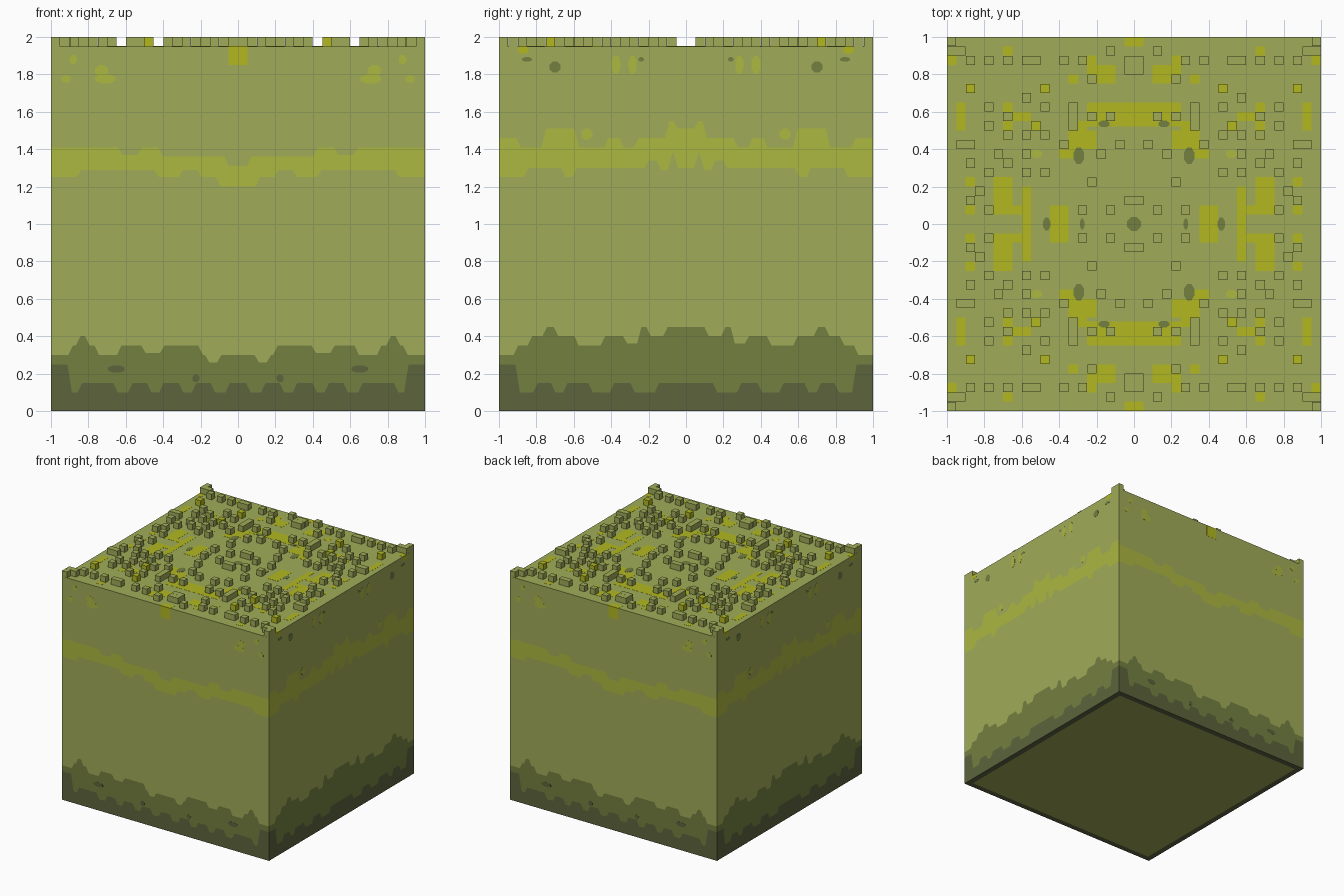
import bpy, bmesh, math
from mathutils import Matrix, Vector

cube = bpy.data.objects.get("Cube")
if cube:
    bpy.data.objects.remove(cube, do_unlink=True)

TOP = 1.95   # height of the ground surface, the bumps rise to 2
CELL = .05   # size of one bump
RAMP = .012  # half width of the slope between two steps


def material(name, rgb):
    lin = [((c / 255 + 0.055) / 1.055) ** 2.4 for c in rgb] + [1.0]
    m = bpy.data.materials.new(name)
    m.use_nodes = True
    m.diffuse_color = lin
    bsdf = m.node_tree.nodes["Principled BSDF"]
    bsdf.inputs["Base Color"].default_value = lin
    bsdf.inputs["Roughness"].default_value = 0.9
    return m


MOSS = material("moss green", (160, 172, 88))
LIME = material("lime band", (172, 184, 64))
GOLD = material("golden yellow", (178, 184, 32))
OLIVE = material("dark olive", (116, 128, 64))
DEEP = material("deep olive", (92, 100, 60))


def finish(name, bm, mats):
    bmesh.ops.recalc_face_normals(bm, faces=bm.faces)
    mesh = bpy.data.meshes.new(name)
    bm.to_mesh(mesh)
    bm.free()
    for m in mats:
        mesh.materials.append(m)
    bpy.context.collection.objects.link(bpy.data.objects.new(name, mesh))


def teeth(ends):
    """Alternating high and low steps, closed by a raised corner."""
    return [(e, (.15, .1)[i % 2]) for i, e in enumerate(ends)] + [(1, .25)]


def profile(steps):
    """Turn steps (end, height) into points joined by short slopes."""
    pts = [(0, steps[0][1])]
    for (end, z), (_, z_next) in zip(steps, steps[1:]):
        pts += [(round(end - RAMP, 4), z), (round(end + RAMP, 4), z_next)]
    return pts + [(1, steps[-1][1])]


def sample(pts, x):
    for (x0, z0), (x1, z1) in zip(pts, pts[1:]):
        if x <= x1:
            return z0 + (z1 - z0) * (x - x0) / (x1 - x0)


# Layer boundaries from the middle of a side to its corner, lowest first
FRONT_LAYERS = [
    teeth([.055, .135, .235, .305, .41, .475, .575, .655, .845, .9]),
    [(.1, .3), (.165, .26), (.2, .3), (.405, .35), (.505, .31), (.635, .35), (.755, .3),
     (.805, .35), (.855, .4), (.895, .35), (1, .3)],
    [(.105, 1.2), (.205, 1.25), (.305, 1.29), (.435, 1.25), (.85, 1.29), (1, 1.25)],
    [(.06, 1.31), (.415, 1.36), (.525, 1.41), (.63, 1.37), (1, 1.41)],
]
SIDE_LAYERS = [
    teeth([.155, .285, .395, .51, .645, .71, .805, .9]),
    [(.11, .45), (.2, .4), (.25, .45), (.325, .36), (.445, .4), (.585, .35), (.695, .4),
     (.755, .45), (.835, .4), (.91, .35), (1, .3)],
    [(.055, 1.3), (.085, 1.38), (.145, 1.29), (.21, 1.34), (.595, 1.3), (.655, 1.25),
     (.855, 1.3), (1, 1.25)],
    [(.055, 1.51), (.1, 1.55), (.265, 1.46), (.345, 1.41), (.425, 1.46), (.585, 1.41),
     (.76, 1.51), (.895, 1.41), (1, 1.46)],
]

# Block body: four layered sides, top, and a bottom with a dark rim
bm = bmesh.new()
sides = [Matrix.Rotation(turn * math.pi / 2, 4, "Z") for turn in range(4)]
for turn, rot in enumerate(sides):
    layers = [profile(s) for s in (SIDE_LAYERS if turn % 2 else FRONT_LAYERS)]
    half = {x for p in layers for x, _ in p}
    xs = sorted(half | {-x for x in half})
    rows = [profile([(1, 0)])] + layers + [profile([(1, TOP)])]
    grid = [[bm.verts.new(rot @ Vector((x, -1, sample(p, abs(x))))) for x in xs] for p in rows]
    for layer, (low, high) in enumerate(zip(grid, grid[1:])):
        for i in range(len(xs) - 1):
            f = bm.faces.new((low[i], low[i + 1], high[i + 1], high[i]))
            f.material_index = (0, 1, 2, 3, 2)[layer]


def square(r, z):
    return [bm.verts.new((r * a, r * b, z)) for a, b in ((-1, -1), (1, -1), (1, 1), (-1, 1))]


bm.faces.new(square(1, TOP)).material_index = 2
outer, inner = square(1, 0), square(.95, 0)
for i in range(4):
    j = (i + 1) % 4
    bm.faces.new((outer[i], outer[j], inner[j], inner[i])).material_index = 0
bm.faces.new(inner[::-1]).material_index = 2
bmesh.ops.remove_doubles(bm, verts=bm.verts, dist=1e-5)
finish("block_body", bm, [DEEP, OLIVE, MOSS, LIME])


def box(bm, x, y, z, w, d, h):
    m = Matrix.Translation((x, y, z)) @ Matrix.Diagonal((w, d, h, 1))
    bmesh.ops.create_cube(bm, size=1, matrix=m)


def spot(bm, frame, u, v, ru, rv):
    """Thin rounded plate on the plane of a frame whose local z points outward."""
    m = (frame @ Matrix.Translation((u, v, -.002)) @ Matrix.Diagonal((ru * 1.06, rv * 1.06, 1, 1))
         @ Matrix.Rotation(math.pi / 8, 4, "Z"))
    bmesh.ops.create_cone(bm, cap_ends=True, segments=8, radius1=1, radius2=1, depth=.006, matrix=m)


def mirrored(x, y):
    return {(a * x, b * y) for a in (-1, 1) for b in (-1, 1)}


# Spots on the sides: distance from the middle, height, half width, half height
UPRIGHT = Matrix.Translation((0, -1, 0)) @ Matrix.Rotation(math.pi / 2, 4, "X")
SIDE_SPOTS = [
    ("lime_front_spots", LIME, 0, [(.88, 1.88, .02, .025), (.73, 1.82, .035, .03),
                                   (.71, 1.775, .055, .025), (.92, 1.775, .025, .02)]),
    ("lime_side_spots", LIME, 1, [(.375, 1.85, .025, .05), (.285, 1.85, .022, .05),
                                  (.53, 1.48, .03, .03)]),
    ("olive_side_spots", OLIVE, 1, [(.85, 1.88, .028, .012), (.7, 1.84, .03, .03),
                                    (.24, 1.88, .015, .012)]),
    ("deep_front_spots", DEEP, 0, [(.65, .225, .045, .02), (.225, .175, .02, .02)]),
    ("golden_side_spots", GOLD, 1, [(.87, 1.93, .028, .02)]),
]
for name, mat, first, spots in SIDE_SPOTS:
    bm = bmesh.new()
    for rot in sides[first::2]:
        for u, v, ru, rv in spots:
            for s in (-1, 1):
                spot(bm, rot @ UPRIGHT, s * u, v, ru, rv)
    finish(name, bm, [mat])

# Golden drip at the upper middle of front and back
bm = bmesh.new()
for s in (-1, 1):
    box(bm, 0, s * .998, 1.9, .1, .006, .1)
finish("golden_drips", bm, [GOLD])

# Golden patches on the ground: first cell and size in cells, for one quarter
PATCHES = [(0, 19, 1, 1), (4, 16, 1, 2), (2, 15, 2, 2), (6, 15, 1, 1), (0, 10.4, 5, 2.6),
           (4, 8, 3, 2), (5, 10, 1, 1), (6, 7, 2, 1), (13, 9, 1, 4), (11, 11, 2, 1),
           (18, 10, 1, 3), (13, 2, 2, 3), (11, 0, 1, 4), (12, 1, 3, 1), (7, 0, 2, 2),
           (17, 4, 1, 1), (17, 1, 1, 1), (19, 17, 1, 1), (13, 18, 1, 1)]
bm = bmesh.new()
for i, j, w, d in PATCHES:
    for x, y in mirrored((i + w / 2) * CELL, (j + d / 2) * CELL):
        box(bm, x, y, TOP - .002, w * CELL, d * CELL, .006)
finish("golden_ground_patches", bm, [GOLD])

# Rounded spots on the ground
GROUND = Matrix.Translation((0, 0, TOP + .001))
for name, mat, spots in (
        ("olive_ground_spots", OLIVE, [(0, 0, .037, .037), (.467, 0, .02, .035),
                                       (.277, 0, .012, .03), (.295, .365, .028, .045),
                                       (.22, .575, .02, .02), (.16, .535, .03, .018)]),
        ("lime_ground_spots", LIME, [(.52, .375, .03, .022)])):
    bm = bmesh.new()
    for u, v, ru, rv in spots:
        for x, y in mirrored(u, v):
            spot(bm, GROUND, x, y, ru, rv)
    finish(name, bm, [mat])

# Bumps on the ground of one quarter: row of cells, then the columns that are filled
MOSS_ROWS = {19: [19], 18: [2, 18], 17: [5, 7, 13, 15, 17], 15: [4], 13: [11], 12: [9, 15],
             11: [2, 4, 13], 10: [15], 9: [9, 11, 13], 8: [1, 7], 7: [3, 11, 14], 6: [13, 17],
             5: [9, 11, 15], 4: [4], 3: [16], 2: [17], 1: [2, 5, 15]}
GOLD_ROWS = {14: [9, 17], 10: [10]}
# Longer bumps: centre, width and depth
LONG = [(0, .875, .1, .05), (0, .825, .1, .05), (0, .125, .1, .05), (.325, .575, .05, .15),
        (.9, .425, .1, .05), (.55, .875, .1, .05), (.95, .925, .1, .05)]


def cell_boxes(rows):
    return [((i + .5) * CELL, (j + .5) * CELL, CELL, CELL) for j, cols in rows.items() for i in cols]


for name, mat, boxes in (("moss_bumps", MOSS, cell_boxes(MOSS_ROWS) + LONG),
                         ("golden_bumps", GOLD, cell_boxes(GOLD_ROWS))):
    bm = bmesh.new()
    for u, v, w, d in boxes:
        for x, y in mirrored(u, v):
            box(bm, x, y, TOP + .0245, w - .001, d - .001, .051)
    finish(name, bm, [mat])
